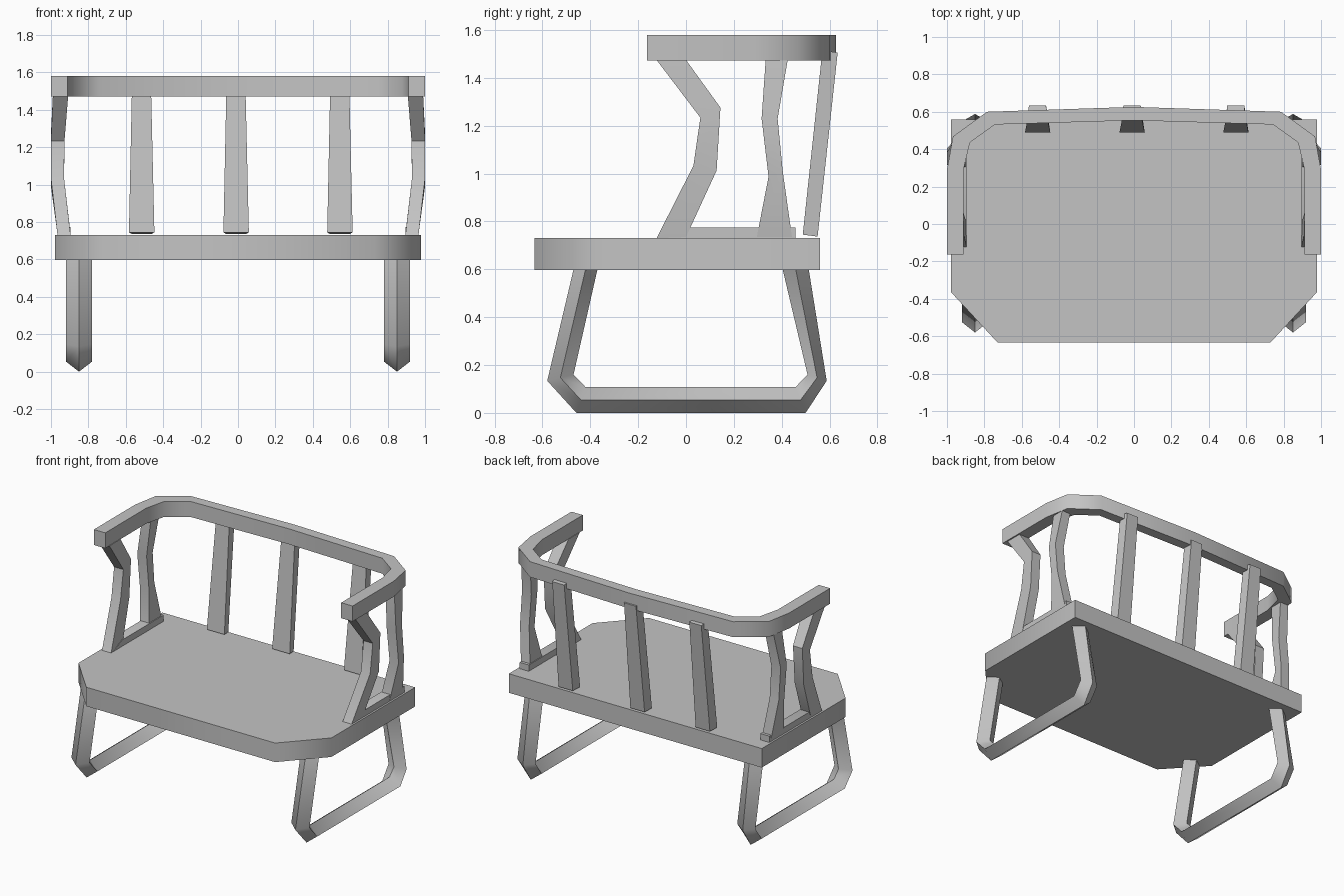
import bpy
import bmesh
import math

if "Cube" in bpy.data.objects:
    bpy.data.objects.remove(bpy.data.objects["Cube"], do_unlink=True)

GREY = (0.55, 0.55, 0.55, 1)
mat = bpy.data.materials.new("plain grey")
mat.use_nodes = True
mat.diffuse_color = GREY
mat.node_tree.nodes["Principled BSDF"].inputs["Base Color"].default_value = GREY


def loft(name, rings, smooth_angle):
    """Skin a row of equal-length rings and cap both ends."""
    bm = bmesh.new()
    loops = [[bm.verts.new(p) for p in ring] for ring in rings]
    for a, b in zip(loops, loops[1:]):
        for i in range(len(a)):
            j = (i + 1) % len(a)
            bm.faces.new((a[i], a[j], b[j], b[i]))
    bm.faces.new(loops[0])
    bm.faces.new(loops[-1])
    bmesh.ops.recalc_face_normals(bm, faces=bm.faces)
    mesh = bpy.data.meshes.new(name)
    bm.to_mesh(mesh)
    bm.free()
    mesh.materials.append(mat)
    obj = bpy.data.objects.new(name, mesh)
    bpy.context.collection.objects.link(obj)
    bpy.ops.object.select_all(action='DESELECT')
    obj.select_set(True)
    bpy.context.view_layer.objects.active = obj
    bpy.ops.object.shade_smooth_by_angle(angle=math.radians(smooth_angle))
    return obj


def mirrored(half):
    """Complete a half outline that runs from -x towards the centre."""
    return half + [(-x, y) for x, y in reversed(half) if x != 0]


# Seat slab with clipped front corners
outline = mirrored([(-0.978, 0.56), (-0.978, -0.365), (-0.73, -0.633)])
loft("seat", [[(x, y, z) for x, y in outline] for z in (0.597, 0.73)], 50)

# Curved top rail wrapping round from arm to arm
outer = mirrored([(-1, -0.163), (-1, 0.29), (-0.968, 0.468), (-0.786, 0.6), (0, 0.626)])
inner = mirrored([(-0.912, -0.163), (-0.912, 0.29), (-0.877, 0.436), (-0.743, 0.532), (0, 0.554)])
BOTTOM, TOP = 1.472, 1.58
loft("top_rail",
     [[(*o, BOTTOM), (*o, TOP), (*i, TOP), (*i, BOTTOM)] for o, i in zip(outer, inner)], 50)

# Leaning, tapered back slats
for label, cx in (("right", -0.515), ("middle", -0.01), ("left", 0.545)):
    base = [(-0.068, 0.488, 0.745), (0.068, 0.488, 0.745),
            (0.055, 0.55, 0.737), (-0.055, 0.55, 0.737)]
    head = [(-0.052, 0.57, 1.515), (0.05, 0.57, 1.515),
            (0.045, 0.634, 1.506), (-0.047, 0.634, 1.506)]
    loft("back_slat_" + label, [[(cx + x, y, z) for x, y, z in r] for r in (base, head)], 30)

# Arm supports: (y, z) of front edge, (y, z) of back edge, inner x, outer x
front_support = [((-0.123, 0.73), (0, 0.735), 0.895, 0.965),
                 ((0.031, 1.033), (0.128, 1.013), 0.93, 1.0),
                 ((0.06, 1.234), (0.144, 1.276), 0.928, 1.0),
                 ((-0.123, 1.475), (0, 1.475), 0.908, 0.99)]
rear_support = [((0.296, 0.735), (0.443, 0.735), 0.895, 0.965),
                ((0.345, 0.987), (0.404, 1.013), 0.93, 1.0),
                ((0.316, 1.23), (0.383, 1.23), 0.928, 1.0),
                ((0.333, 1.475), (0.425, 1.475), 0.908, 0.975)]

# Sled legs: (y, z) of the outer ridge and of the inner ridge
leg_path = [((-0.47, 0.6), (-0.37, 0.6)), ((-0.58, 0.134), (-0.47, 0.16)),
            ((-0.458, 0), (-0.42, 0.108)), ((0.5, 0), (0.458, 0.108)),
            ((0.588, 0.134), (0.508, 0.16)), ((0.513, 0.6), (0.404, 0.6))]

for side, s in (("right", -1), ("left", 1)):
    for part, path in (("front", front_support), ("rear", rear_support)):
        rings = [[(s * xi, *f), (s * xo, *f), (s * xo, *b), (s * xi, *b)]
                 for f, b, xi, xo in path]
        loft(f"{part}_arm_support_{side}", rings, 30)

    # Foot bar joining the two supports
    bar = [(-0.1, 0.73), (0, 0.774), (0.458, 0.774), (0.458, 0.73)]
    loft("arm_foot_bar_" + side, [[(s * x, y, z) for y, z in bar] for x in (0.895, 0.965)], 30)

    # Diamond-section leg frame
    rings = []
    for o, i in leg_path:
        mid = ((o[0] + i[0]) / 2, (o[1] + i[1]) / 2)
        rings.append([(s * 0.85, *o), (s * 0.92, *mid), (s * 0.85, *i), (s * 0.78, *mid)])
    loft("leg_frame_" + side, rings, 50)
